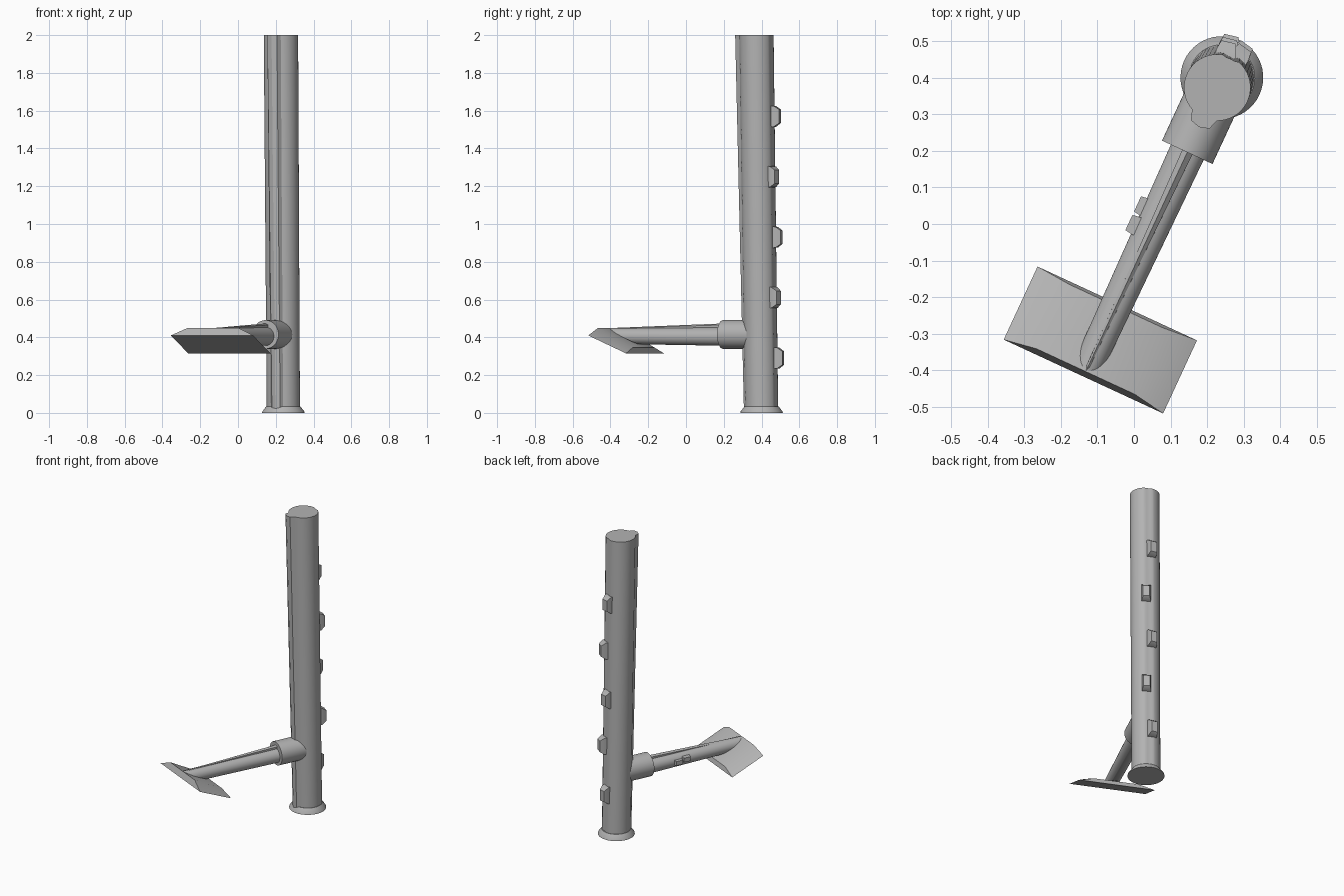
import bpy
import bmesh
from math import sin, cos, pi, radians, atan2
from mathutils import Matrix, Vector

if "Cube" in bpy.data.objects:
    bpy.data.objects.remove(bpy.data.objects["Cube"], do_unlink=True)

grey = bpy.data.materials.new("weathered_grey")
grey.use_nodes = True
colour = (0.45, 0.45, 0.45, 1)
grey.diffuse_color = colour
grey.node_tree.nodes["Principled BSDF"].inputs["Base Color"].default_value = colour

# Main frame: x runs along the arm, z is up, origin under the column
FRAME = Matrix.Translation((0.24, 0.40, 0)) @ Matrix.Rotation(atan2(-0.907, -0.42), 4, 'Z')
# Arm frame: local z runs along the arm, local x points up
ALONG = Matrix(((0, 0, 1, 0), (0, -1, 0, 0), (1, 0, 0, 0), (0, 0, 0, 1)))


def loft(name, rings, matrix):
    """Skin a list of equal-sized rings and cap both ends."""
    bm = bmesh.new()
    loops = [[bm.verts.new(p) for p in ring] for ring in rings]
    for a, b in zip(loops, loops[1:]):
        for i in range(len(a)):
            j = (i + 1) % len(a)
            bm.faces.new((a[i], a[j], b[j], b[i]))
    bm.faces.new(loops[0][::-1])
    bm.faces.new(loops[-1])
    bmesh.ops.recalc_face_normals(bm, faces=bm.faces)
    mesh = bpy.data.meshes.new(name)
    bm.to_mesh(mesh)
    bm.free()
    mesh.shade_smooth()
    mesh.set_sharp_from_angle(angle=radians(32))
    mesh.materials.append(grey)
    obj = bpy.data.objects.new(name, mesh)
    obj.matrix_world = matrix
    bpy.context.collection.objects.link(obj)
    return obj


def circle(r, z, n=48):
    return [(r * cos(2 * pi * i / n), r * sin(2 * pi * i / n), z) for i in range(n)]


def ridged(r, tip, half, z, shift=0.0, groove=0.0, n=40):
    """Round section with a narrow ridge on +x and an optional shallow groove on -x."""
    spread = 0.42 if half > 0.02 else half / r
    pts = [(tip - 0.008, -half, z), (tip, 0, z), (tip - 0.008, half, z)]
    for i in range(n + 1):
        a = spread + (2 * pi - 2 * spread) * i / n
        rr = r - groove if abs(a - pi) < 0.2 else r
        pts.append((rr * cos(a), rr * sin(a), z))
    return [(x + shift, y, h) for x, y, h in pts]


def rect(x, w, h):
    return [(x, -w, -h), (x, w, -h), (x, w, h), (x, -w, h)]


# Leaning column with a ridge down its front and a flared foot
loft("column", [ridged(0.088, 0.10, 0.024, 0.02, 0, 0.005),
                ridged(0.091, 0.119, 0.028, 2.0, 0.03, 0.005)], FRAME)
loft("column_foot", [circle(0.113, 0), circle(0.111, 0.008), circle(0.09, 0.035)], FRAME)

# Climbing steps alternating about the back of the column
for i in range(5):
    z = 0.29 + 0.32 * i
    turn = pi + (0.2 if i % 2 == 0 else -0.2)
    place = (FRAME @ Matrix.Translation((0.015 * z, 0, z))
             @ Matrix.Rotation(turn, 4, 'Z'))
    loft(f"step_{i + 1}", [rect(0.07, 0.028, 0.057), rect(0.095, 0.028, 0.055),
                           rect(0.122, 0.02, 0.036)], place)

# Collar and the ridged arm, whose end is mitred to the head
lift = Matrix.Translation((0, 0, 0.415))
loft("arm_collar", [circle(0.076, 0.02), circle(0.076, 0.225)], FRAME @ lift @ ALONG)
AXIS = 0.405
end = [(x, y, 0.89 + (AXIS + x - 0.45) / 0.49) for x, y, _ in ridged(0.042, 0.044, 0.004, 0)]
loft("arm", [ridged(0.05, 0.07, 0.016, 0.18), end],
     FRAME @ Matrix.Translation((0, 0, AXIS)) @ ALONG)

# Two small blocks on the side of the arm
for i, (along, height) in enumerate(((0.41, 0.405), (0.466, 0.415))):
    place = (FRAME @ Matrix.Translation((along, 0, height))
             @ Matrix.Rotation(-pi / 2, 4, 'Z'))
    loft(f"arm_block_{i + 1}", [rect(0.035, 0.027, 0.017), rect(0.064, 0.023, 0.014)], place)


def head_section(u_low, z_low, u_top, z_top, top):
    return [(u_low, -0.24, z_low), (u_low, 0.24, z_low),
            (u_top, top, z_top), (u_top, -top, z_top)]


# Tilted head with a flat underside and bevelled sides
loft("head", [head_section(0.68, 0.315, 0.688, 0.345, 0.14),
              head_section(0.90, 0.41, 0.885, 0.45, 0.148)], FRAME)
